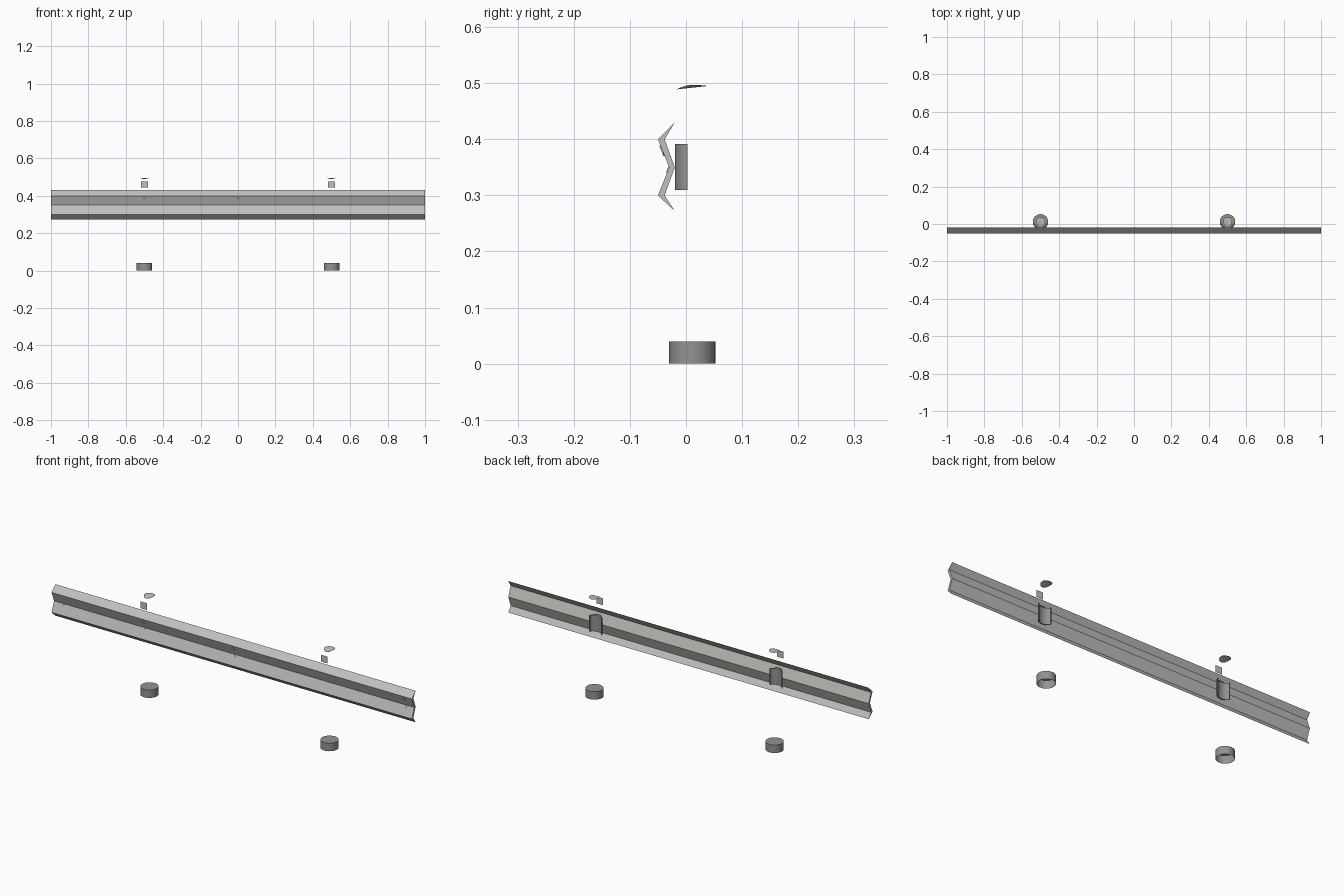
import bpy, bmesh, math
from mathutils import Vector, Matrix

cube = bpy.data.objects.get("Cube")
if cube:
    bpy.data.objects.remove(cube, do_unlink=True)


def material(name, grey):
    m = bpy.data.materials.new(name)
    m.use_nodes = True
    colour = (grey, grey, grey * 0.97, 1)
    m.diffuse_color = colour
    m.node_tree.nodes["Principled BSDF"].inputs["Base Color"].default_value = colour
    return m


STEEL = material("galvanised steel", 0.53)
DARK = material("dark steel", 0.29)


def finish(name, bm, mat, smooth=False):
    mesh = bpy.data.meshes.new(name)
    bm.to_mesh(mesh)
    bm.free()
    mesh.materials.append(mat)
    ob = bpy.data.objects.new(name, mesh)
    bpy.context.collection.objects.link(ob)
    if smooth:
        bpy.ops.object.select_all(action='DESELECT')
        ob.select_set(True)
        bpy.context.view_layer.objects.active = ob
        bpy.ops.object.shade_smooth_by_angle(angle=math.radians(35))
    return ob


def extrude(points, offset, closed=True, fill=True):
    """Sweep a line of points along an offset, with optional end caps."""
    bm = bmesh.new()
    a = [bm.verts.new(p) for p in points]
    b = [bm.verts.new(Vector(p) + Vector(offset)) for p in points]
    n = len(a)
    for i in range(n if closed else n - 1):
        j = (i + 1) % n
        bm.faces.new((a[i], a[j], b[j], b[i]))
    if fill:
        bm.faces.new(a)
        bm.faces.new(b)
    bmesh.ops.recalc_face_normals(bm, faces=bm.faces)
    return bm


# Corrugated rail
profile = [(-.02, .43), (-.05, .40), (-.03, .35), (-.05, .30), (-.02, .272),
           (-.038, .30), (-.02, .35), (-.038, .40)]
finish("rail", extrude([(-1, y, z) for y, z in profile], (2, 0, 0)), STEEL)


# Bolt heads lying on the two sloping middle faces of the rail
def bolt(name, x, y, z, sides, tilt):
    bm = bmesh.new()
    normal = Vector((0, -.05, tilt))
    turn = normal.to_track_quat('Z', 'Y').to_matrix().to_4x4()
    bmesh.ops.create_cone(bm, cap_ends=True, segments=sides, radius1=.01,
                          radius2=.01, depth=.004,
                          matrix=Matrix.Translation((x, y, z)) @ turn)
    finish(name, bm, STEEL)


for x in (-.5, 0, .95):
    bolt("upper_bolt", x, -.042, .38, 6, -.02)
for x in (-.95, -.5, 0, .95):
    bolt("lower_bolt", x, -.032, .345, 3, .02)

# Post fittings, repeated on each side
CY = .0115
for side, x in (("right", -.5), ("left", .5)):
    # Base collar, open underneath
    ring = [(x + .0415 * math.cos(t), CY + .0415 * math.sin(t), 0)
            for t in (math.tau * i / 24 for i in range(24))]
    bm = extrude(ring, (0, 0, .04), fill=False)
    bm.faces.new([v for v in bm.verts if v.co.z > .03])
    bmesh.ops.recalc_face_normals(bm, faces=bm.faces)
    finish(side + "_base_collar", bm, DARK, True)

    # Curved bracket, hollow towards the back
    angles = [math.pi * i / 12 for i in range(13)]
    outer = [(x + .035 * math.cos(t), .003 - .023 * math.sin(t), .31) for t in angles]
    inner = [(x + .031 * math.cos(t), .003 - .019 * math.sin(t), .31)
             for t in reversed(angles)]
    finish(side + "_bracket", extrude(outer + inner, (0, 0, .082)), DARK, True)

    # Small tab above the bracket
    tab = [(x - .015, -.022, .395), (x + .015, -.022, .395)]
    finish(side + "_bracket_tab", extrude(tab, (0, .01, 0), False, False), STEEL)

    # Upright marker plate
    plate = [(x - .018, -.032, .443), (x + .018, -.032, .443)]
    finish(side + "_marker_plate", extrude(plate, (0, 0, .034), False, False), STEEL)

    # Thin dished cap
    bm = bmesh.new()
    centre = bm.verts.new((x, CY + .005, .4925))
    rim = []
    for i in range(10):
        t = math.tau * i / 10 + math.pi / 2
        s = math.sin(t)
        z = .497 - (.008 if s < 0 else .002) * s * s
        rim.append(bm.verts.new((x + .026 * math.cos(t), CY + .0275 * s, z)))
    for i in range(10):
        bm.faces.new((centre, rim[i], rim[(i + 1) % 10]))
    finish(side + "_cap", bm, STEEL)
